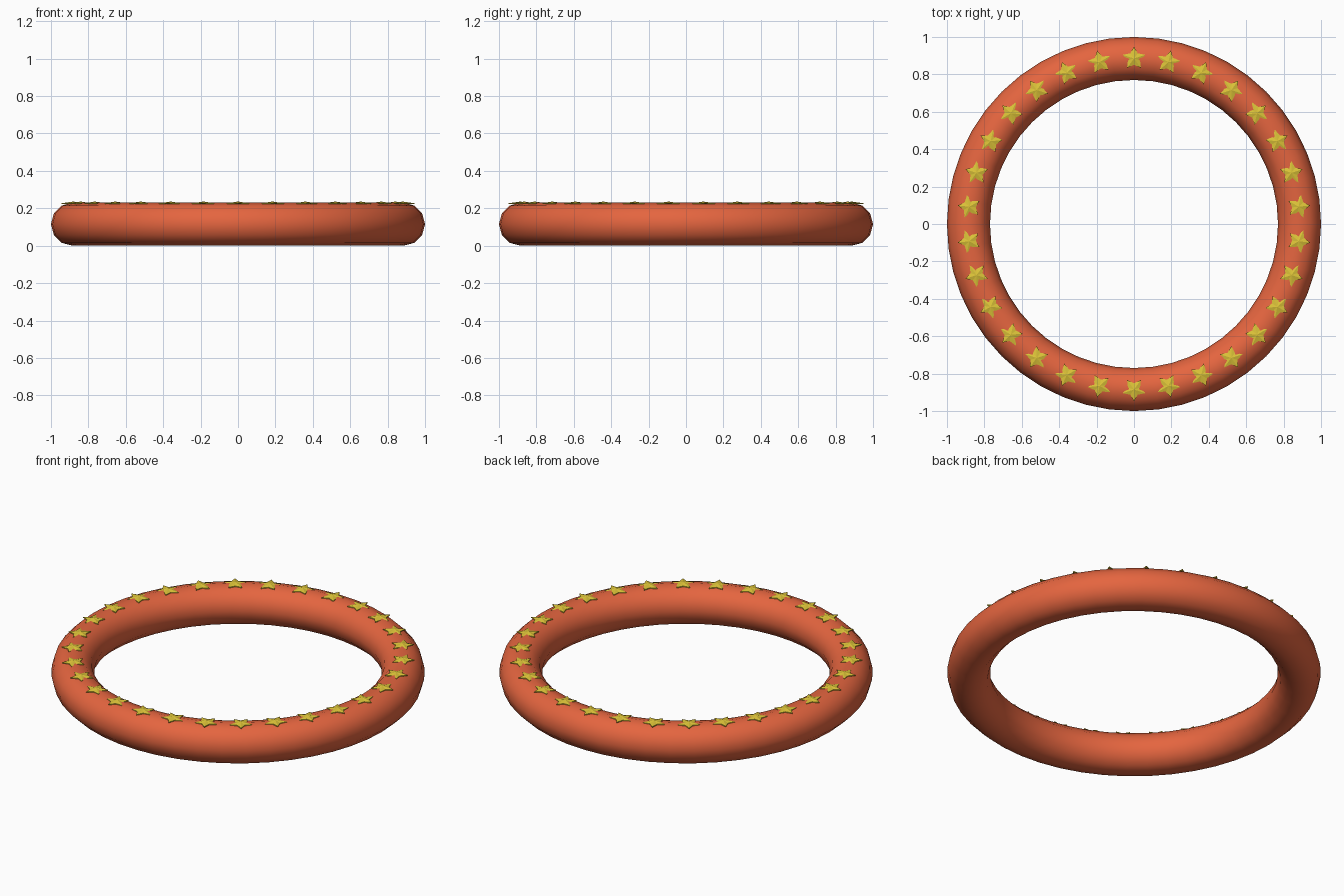
import bpy, bmesh
from math import sin, cos, pi, tau

if "Cube" in bpy.data.objects:
    bpy.data.objects.remove(bpy.data.objects["Cube"])

R, TUBE, COUNT = 0.885, 0.115, 30


def material(name, rgb):
    m = bpy.data.materials.new(name)
    m.diffuse_color = (*rgb, 1)
    m.use_nodes = True
    m.node_tree.nodes["Principled BSDF"].inputs["Base Color"].default_value = m.diffuse_color
    return m


# Ring body
bpy.ops.mesh.primitive_torus_add(major_radius=R, minor_radius=TUBE, major_segments=48,
                                 minor_segments=12, location=(0, 0, TUBE))
ring = bpy.context.object
ring.name = "ring_body"
ring.data.materials.append(material("red", (0.78, 0.13, 0.05)))
bpy.ops.object.shade_smooth()


# Faceted star studs, one point facing outward, ridged up to a low peak
def add_star(bm, angle, outer=0.063, inner=0.034, base=0.222, rim=0.227, peak=0.236):
    c = (R * cos(angle), R * sin(angle))
    low, high = [], []
    for i in range(10):
        r = inner if i % 2 else outer
        a = angle + i * tau / 10
        x, y = c[0] + r * cos(a), c[1] + r * sin(a)
        low.append(bm.verts.new((x, y, base)))
        high.append(bm.verts.new((x, y, rim)))
    top = bm.verts.new((*c, peak))
    bm.faces.new(low[::-1])
    for i in range(10):
        j = (i + 1) % 10
        bm.faces.new((low[i], low[j], high[j], high[i]))
        bm.faces.new((high[i], high[j], top))


bm = bmesh.new()
for k in range(COUNT):
    add_star(bm, pi / 2 + k * tau / COUNT)
mesh = bpy.data.meshes.new("star_studs")
bm.to_mesh(mesh)
bm.free()
stars = bpy.data.objects.new("star_studs", mesh)
bpy.context.collection.objects.link(stars)
mesh.materials.append(material("gold", (0.72, 0.55, 0.04)))
